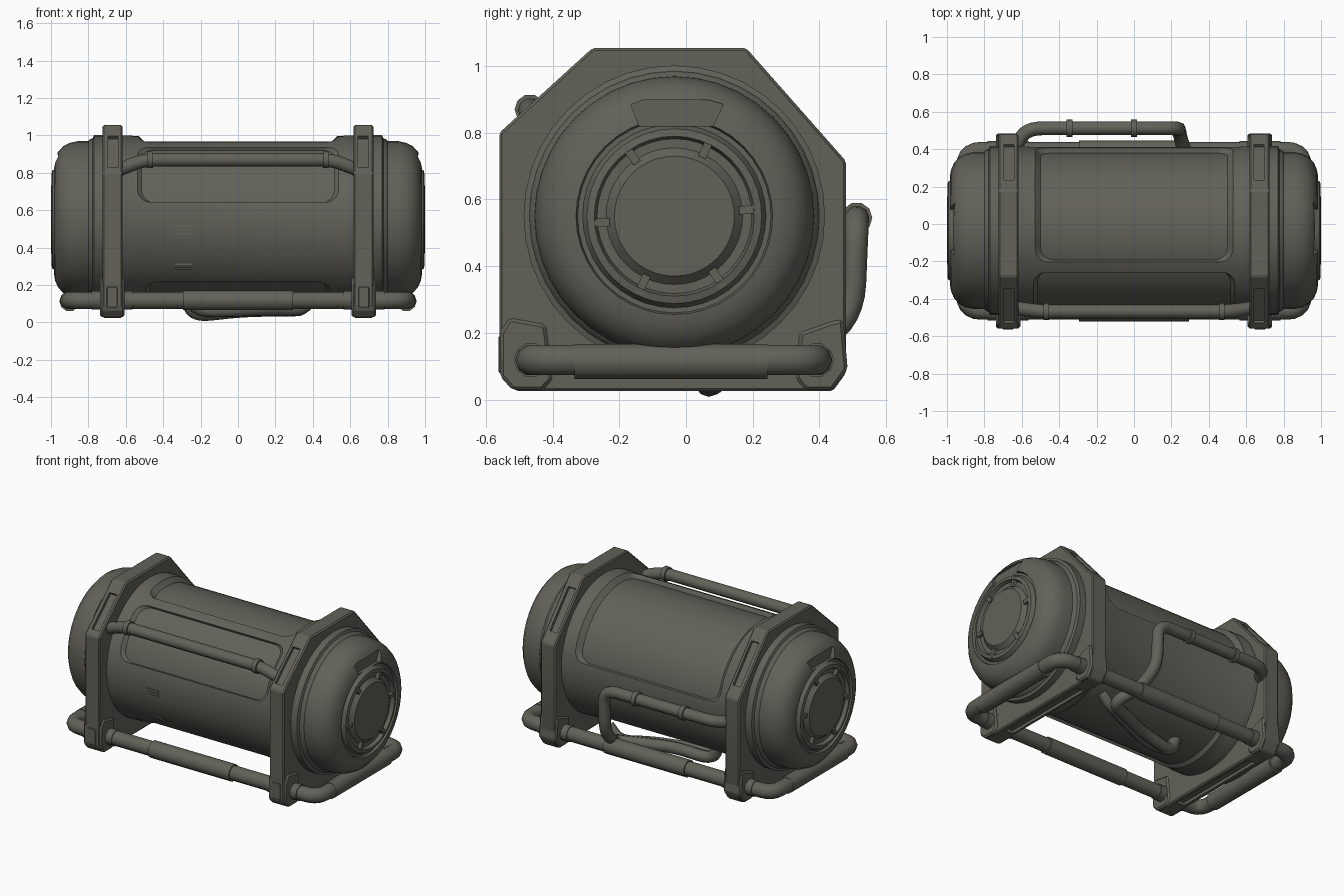
import bpy, bmesh, math
from mathutils import Vector, Matrix

if "Cube" in bpy.data.objects:
    bpy.data.objects.remove(bpy.data.objects["Cube"])

CY, CZ = -0.035, 0.55          # axis of the tank
BODY_R = 0.447

paint = bpy.data.materials.new("dark olive grey")
paint.diffuse_color = (0.122, 0.119, 0.099, 1)
paint.use_nodes = True
paint.node_tree.nodes["Principled BSDF"].inputs["Base Color"].default_value = paint.diffuse_color


def finish(name, bm, angle=35):
    bmesh.ops.recalc_face_normals(bm, faces=bm.faces)
    me = bpy.data.meshes.new(name)
    bm.to_mesh(me)
    bm.free()
    ob = bpy.data.objects.new(name, me)
    bpy.context.collection.objects.link(ob)
    me.materials.append(paint)
    activate(ob)
    bpy.ops.object.shade_smooth_by_angle(angle=math.radians(angle))
    return ob


def activate(ob):
    bpy.ops.object.select_all(action='DESELECT')
    ob.select_set(True)
    bpy.context.view_layer.objects.active = ob


def lathe(name, profile, sign=1, seg=40):
    """Turn (x, radius) points around the tank axis and cap both ends."""
    bm = bmesh.new()
    rings = []
    for x, r in profile:
        rings.append([bm.verts.new((sign * x, CY + r * math.cos(a), CZ + r * math.sin(a)))
                      for a in (2 * math.pi * i / seg for i in range(seg))])
    for a, b in zip(rings, rings[1:]):
        for i in range(seg):
            j = (i + 1) % seg
            bm.faces.new((a[i], a[j], b[j], b[i]))
    bm.faces.new(rings[0])
    bm.faces.new(rings[-1])
    return finish(name, bm)


def prism(name, outline, x0, x1, bevel=0.0):
    """Extrude a (y, z) outline along x."""
    bm = bmesh.new()
    a = [bm.verts.new((x0, y, z)) for y, z in outline]
    b = [bm.verts.new((x1, y, z)) for y, z in outline]
    n = len(a)
    bm.faces.new(a)
    bm.faces.new(b)
    for i in range(n):
        bm.faces.new((a[i], a[(i + 1) % n], b[(i + 1) % n], b[i]))
    if bevel:
        bmesh.ops.bevel(bm, geom=bm.edges[:], offset=bevel, segments=1, affect='EDGES')
    return finish(name, bm, 20)


def box(name, center, size, rot_x=0.0, bevel=0.0):
    bm = bmesh.new()
    m = Matrix.Translation(center) @ Matrix.Rotation(rot_x, 4, 'X') @ Matrix.Diagonal((*size, 1))
    bmesh.ops.create_cube(bm, size=1, matrix=m)
    if bevel:
        bmesh.ops.bevel(bm, geom=bm.edges[:], offset=bevel, segments=1, affect='EDGES')
    return finish(name, bm, 20)


def cut(ob, cutter):
    mod = ob.modifiers.new("cut", 'BOOLEAN')
    mod.operation, mod.object, mod.solver = 'DIFFERENCE', cutter, 'EXACT'
    activate(ob)
    bpy.ops.object.modifier_apply(modifier="cut")
    bpy.data.objects.remove(cutter)
    bpy.ops.object.shade_smooth_by_angle(angle=math.radians(28))


def pipe(name, pts, r, corner=0.07, closed=False):
    """Round tube along a path with softened corners."""
    pts = [Vector(p) for p in pts]
    n, path = len(pts), []
    for i, p in enumerate(pts):
        if not closed and i in (0, n - 1):
            path.append(p)
            continue
        u, v = pts[i - 1] - p, pts[(i + 1) % n] - p
        a = p + u.normalized() * min(corner, u.length * 0.45)
        b = p + v.normalized() * min(corner, v.length * 0.45)
        for k in range(6):
            t = k / 5
            path.append(a * (1 - t) ** 2 + p * 2 * t * (1 - t) + b * t * t)
    cu = bpy.data.curves.new(name, 'CURVE')
    cu.dimensions, cu.bevel_depth, cu.bevel_resolution, cu.use_fill_caps = '3D', r, 3, True
    sp = cu.splines.new('POLY')
    sp.points.add(len(path) - 1)
    for q, p in zip(sp.points, path):
        q.co = (*p, 1)
    sp.use_cyclic_u = closed
    ob = bpy.data.objects.new(name, cu)
    bpy.context.collection.objects.link(ob)
    cu.materials.append(paint)
    activate(ob)
    bpy.ops.object.convert(target='MESH')
    bpy.ops.object.shade_smooth_by_angle(angle=math.radians(40))


def rod(name, center, axis, length, r):
    d = Vector(axis) * length / 2
    pipe(name, [Vector(center) - d, Vector(center) + d], r)


def panel_cutter(a0, a1, half, r_in, r_out=0.485, corner=0.07, rows=24):
    """Curved solid with rounded corners; angles run from the front over the top."""
    bm = bmesh.new()
    a0, a1 = math.radians(a0), math.radians(a1)
    loops = []
    for i in range(rows + 1):
        t = (1 - math.cos(math.pi * i / rows)) / 2
        a = a0 + (a1 - a0) * t
        d = min(a - a0, a1 - a) * r_in
        w = half
        if d < corner:
            w -= corner - math.sqrt(max(0, corner ** 2 - (corner - d) ** 2))
        loops.append([bm.verts.new((x, CY - r * math.cos(a), CZ + r * math.sin(a)))
                      for x, r in ((-w, r_in), (w, r_in), (w + 0.07, r_out), (-w - 0.07, r_out))])
    for p, q in zip(loops, loops[1:]):
        for k in range(4):
            j = (k + 1) % 4
            bm.faces.new((p[k], p[j], q[j], q[k]))
    bm.faces.new(loops[0])
    bm.faces.new(loops[-1])
    return finish("panel_cutter", bm, 28)


# main tank with sunken panels on the front, top and underside
body = lathe("tank_body", [(-0.64, 0.45), (-0.57, 0.45), (-0.56, BODY_R),
                           (0.56, BODY_R), (0.57, 0.45), (0.64, 0.45)], seg=64)
for a0, a1, half, r_in in ((12, 60, 0.515, 0.428), (68, 172, 0.50, 0.418), (228, 312, 0.47, 0.428)):
    cut(body, panel_cutter(a0, a1, half, r_in))

# small vents on the front of the tank
for z in (0.515, 0.495, 0.475, 0.31, 0.29):
    y = CY - math.sqrt(BODY_R ** 2 - (z - CZ) ** 2)
    box("front_vent", (-0.29, y + 0.002, z), (0.09, 0.012, 0.008))

plate_outline = [(-0.28, 1.055), (0.18, 1.055), (0.48, 0.715), (0.48, 0.08),
                 (0.44, 0.025), (-0.51, 0.025), (-0.56, 0.08), (-0.56, 0.80)]
notch = [(-0.165, 0.885), (-0.13, 0.898), (0.07, 0.898), (0.112, 0.885),
         (0.08, 0.82), (-0.14, 0.82)]
for s in (-1, 1):
    # domed end cap with ring groove and hub disc
    cap = lathe("end_cap", [(0.70, 0.452), (0.77, 0.452), (0.777, 0.435), (0.79, 0.43), (0.80, 0.42),
                            (0.86, 0.419), (0.90, 0.41), (0.935, 0.392), (0.962, 0.362), (0.978, 0.325),
                            (0.983, 0.295), (0.968, 0.29), (0.968, 0.275), (0.993, 0.262), (0.998, 0.24),
                            (0.975, 0.232), (0.975, 0.205), (1.0, 0.18)], s)
    cut(cap, prism("notch_cutter", notch, s * 0.95, s * 1.05))
    # tabs bridging the hub groove
    for k in range(6):
        a = math.radians(60 * k + 5)
        box("hub_tab", (s * 0.985, CY + 0.225 * math.cos(a), CZ + 0.225 * math.sin(a)),
            (0.022, 0.06, 0.025), a)
    # octagonal support plate with slots on both slopes and underneath
    plate = prism("support_plate", plate_outline, s * 0.618, s * 0.725, 0.008)
    for cy, cz, ang, ln in ((-0.437, 0.912, math.atan2(0.255, 0.28), 0.25),
                            (0.33, 0.885, math.atan2(-0.34, 0.30), 0.29),
                            (-0.035, 0.025, 0, 0.66)):
        cut(plate, box("slot_cutter", (s * 0.668, cy, cz), (0.055, ln, 0.04), ang))
    # clamps and collars holding the lower rails
    prism("front_clamp", [(-0.558, 0.07), (-0.558, 0.20), (-0.53, 0.245), (-0.42, 0.225),
                          (-0.40, 0.06), (-0.43, 0.028), (-0.52, 0.028)], s * 0.608, s * 0.738, 0.01)
    prism("back_clamp", [(0.485, 0.09), (0.472, 0.24), (0.44, 0.235), (0.34, 0.20), (0.33, 0.06),
                         (0.36, 0.028), (0.44, 0.028)], s * 0.608, s * 0.738, 0.01)
    box("clamp_bolt_plate", (s * 0.673, -0.557, 0.135), (0.06, 0.012, 0.11), 0, 0.004)
    for y in (-0.465, 0.392):
        rod("rail_collar", (s * 0.673, y, 0.118), (1, 0, 0), 0.22, 0.052)
    # sleeve on the end rail
    rod("end_rail_sleeve", (s * 0.90, -0.045, 0.114), (0, 1, 0), 0.58, 0.055)

# lower rail loop with grip sleeves front and back
pipe("lower_rail", [(-0.905, -0.465, 0.118), (0.905, -0.465, 0.118),
                    (0.905, 0.392, 0.118), (-0.905, 0.392, 0.118)], 0.047, 0.09, True)
for y in (-0.465, 0.392):
    rod("rail_sleeve", (0, y, 0.118), (1, 0, 0), 0.59, 0.055)

# upper front handle pipe
pipe("front_pipe", [(-0.63, -0.45, 0.82), (-0.50, -0.468, 0.87), (0.50, -0.468, 0.87),
                    (0.63, -0.45, 0.82)], 0.037)
for x in (-0.47, 0.47):
    rod("front_pipe_coupler", (x, -0.468, 0.87), (1, 0, 0), 0.03, 0.046)

# back pipe turning down and running beneath the tank
pipe("back_pipe", [(-0.63, 0.42, 0.53), (-0.57, 0.512, 0.545), (0.24, 0.512, 0.545), (0.24, 0.50, 0.26),
                   (0.27, 0.38, 0.15), (0.37, 0.24, 0.07), (0.22, 0.18, 0.07), (0.02, 0.10, 0.065),
                   (-0.24, 0.06, 0.037), (-0.28, 0.05, 0.15)], 0.037, 0.09)
pipe("lower_hose", [(0.42, 0.20, 0.14), (0.34, 0.20, 0.062), (0.18, 0.12, 0.07), (-0.05, 0.03, 0.06),
                    (-0.22, 0.02, 0.06), (-0.26, 0.0, 0.14)], 0.032, 0.08)
for x in (-0.345, 0.0):
    rod("back_pipe_coupler", (x, 0.512, 0.545), (1, 0, 0), 0.03, 0.047)
